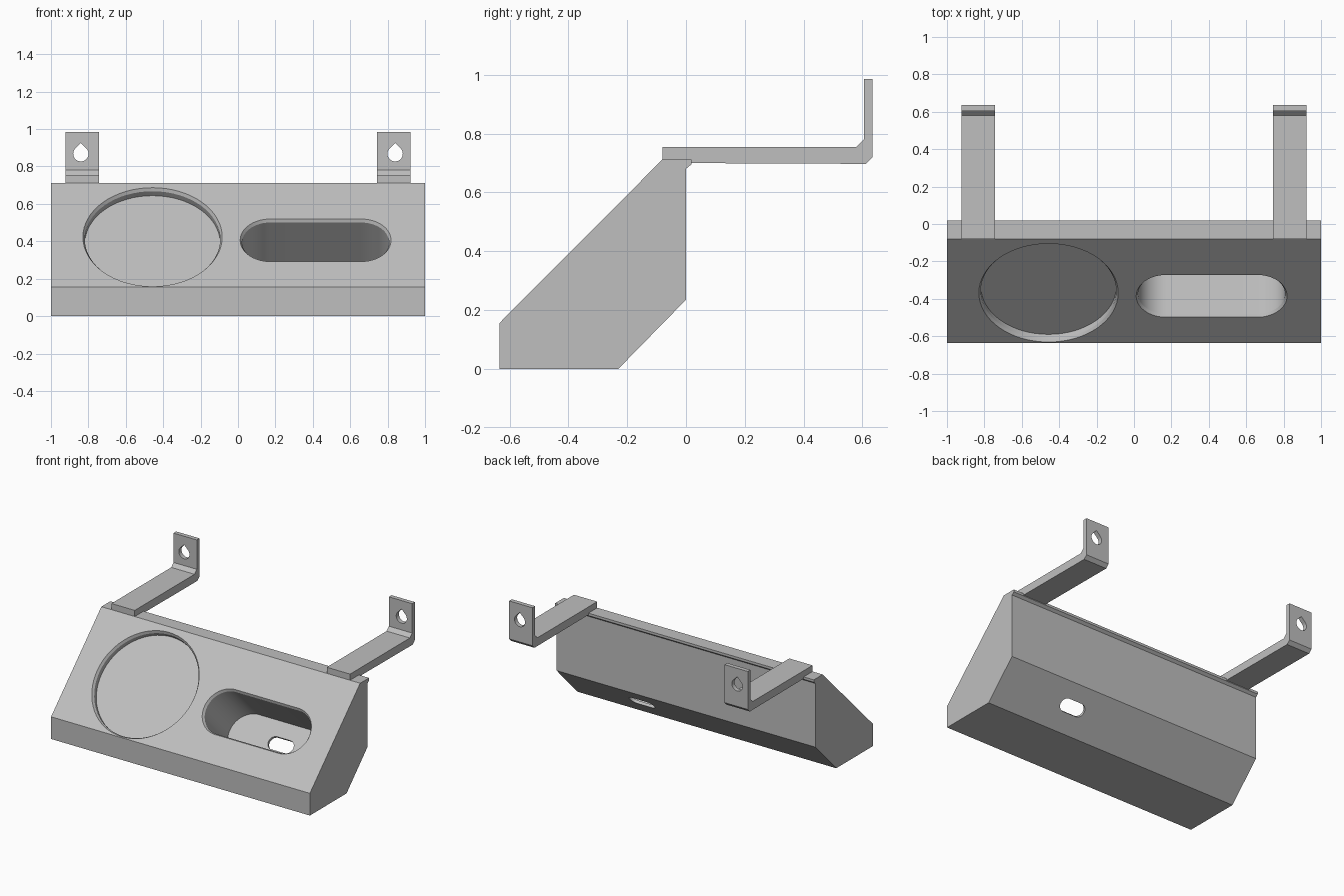
import bpy, bmesh, math
from mathutils import Matrix, Vector

cube = bpy.data.objects.get("Cube")
if cube:
    bpy.data.objects.remove(cube, do_unlink=True)

grey = bpy.data.materials.new("plain grey")
grey.use_nodes = True
colour = (0.52, 0.52, 0.52, 1)
grey.diffuse_color = colour
grey.node_tree.nodes["Principled BSDF"].inputs["Base Color"].default_value = colour


def loft(name, rings, frame=Matrix()):
    """Closed solid through rings of equal point count."""
    bm = bmesh.new()
    loops = [[bm.verts.new(frame @ Vector(p)) for p in ring] for ring in rings]
    n = len(loops[0])
    for a, b in zip(loops, loops[1:]):
        for i in range(n):
            j = (i + 1) % n
            bm.faces.new((a[i], a[j], b[j], b[i]))
    bm.faces.new(loops[0][::-1])
    bm.faces.new(loops[-1])
    bmesh.ops.recalc_face_normals(bm, faces=bm.faces)
    mesh = bpy.data.meshes.new(name)
    bm.to_mesh(mesh)
    bm.free()
    mesh.materials.append(grey)
    ob = bpy.data.objects.new(name, mesh)
    bpy.context.collection.objects.link(ob)
    return ob


def extrude_x(name, profile, x0, x1):
    return loft(name, [[(x, y, z) for y, z in profile] for x in (x0, x1)])


def capsule(straight, radius, w, steps=32):
    """Ring with two half-round ends, a circle when straight is tiny."""
    ring = []
    for side in (1, -1):
        for i in range(steps + 1):
            a = math.pi * (i / steps - 0.5)
            ring.append((side * (straight + radius * math.cos(a)),
                         side * radius * math.sin(a), w))
    return ring


def cut(target, cutter):
    mod = target.modifiers.new("cut", 'BOOLEAN')
    mod.operation = 'DIFFERENCE'
    mod.solver = 'EXACT'
    mod.object = cutter
    bpy.context.view_layer.objects.active = target
    bpy.ops.object.modifier_apply(modifier=mod.name)
    bpy.data.objects.remove(cutter, do_unlink=True)


def smooth(ob):
    bpy.ops.object.select_all(action='DESELECT')
    ob.select_set(True)
    bpy.context.view_layer.objects.active = ob
    bpy.ops.object.shade_smooth_by_angle(angle=math.radians(25))


def slope_frame(x, y, z):
    """Local z points out of the sloping front, local x runs along it."""
    return Matrix.Translation((x, y, z)) @ Matrix.Rotation(math.radians(45), 4, 'X')


# Body with sloping front, bevelled underside and a rear lip
body = extrude_x("body", [(-0.635, 0), (-0.635, 0.155), (-0.08, 0.712), (0.018, 0.712),
                          (0.018, 0.695), (0, 0.68), (0, 0.235), (-0.23, 0)], -1, 1)


# Chamfered recesses in the slope
def recess(x, y, z, straight, radius, depth):
    return loft("recess_cutter", [capsule(straight, radius + 0.02, 0.015),
                                  capsule(straight, radius, -0.015),
                                  capsule(straight, radius, -depth)], slope_frame(x, y, z))


cut(body, recess(-0.457, -0.368, 0.422, 0.0001, 0.362, 0.048))
cut(body, recess(0.415, -0.385, 0.405, 0.243, 0.15, 0.375))

# Small drain slot through the pocket floor
cut(body, loft("drain_cutter", [capsule(0.05, 0.045, -0.3), capsule(0.05, 0.045, -0.5)],
               slope_frame(0.415, -0.385, 0.405)))
smooth(body)

# Two bent mounting straps with teardrop screw holes
strap = [(-0.08, 0.70), (-0.08, 0.755), (0.58, 0.755), (0.605, 0.78), (0.605, 0.985),
         (0.635, 0.985), (0.635, 0.72), (0.612, 0.697)]
for side, label in ((1, "left"), (-1, "right")):
    ob = extrude_x(label + "_mounting_strap", strap, side * 0.742, side * 0.922)
    r = 0.041
    drop = [(0, r * math.sqrt(2))]
    drop += [(r * math.cos(a), r * math.sin(a))
             for a in (math.radians(135 + 270 * i / 36) for i in range(37))]
    cut(ob, loft("screw_cutter", [[(side * 0.84 + u, y, 0.868 + v) for u, v in drop]
                                  for y in (0.55, 0.7)]))
    smooth(ob)
